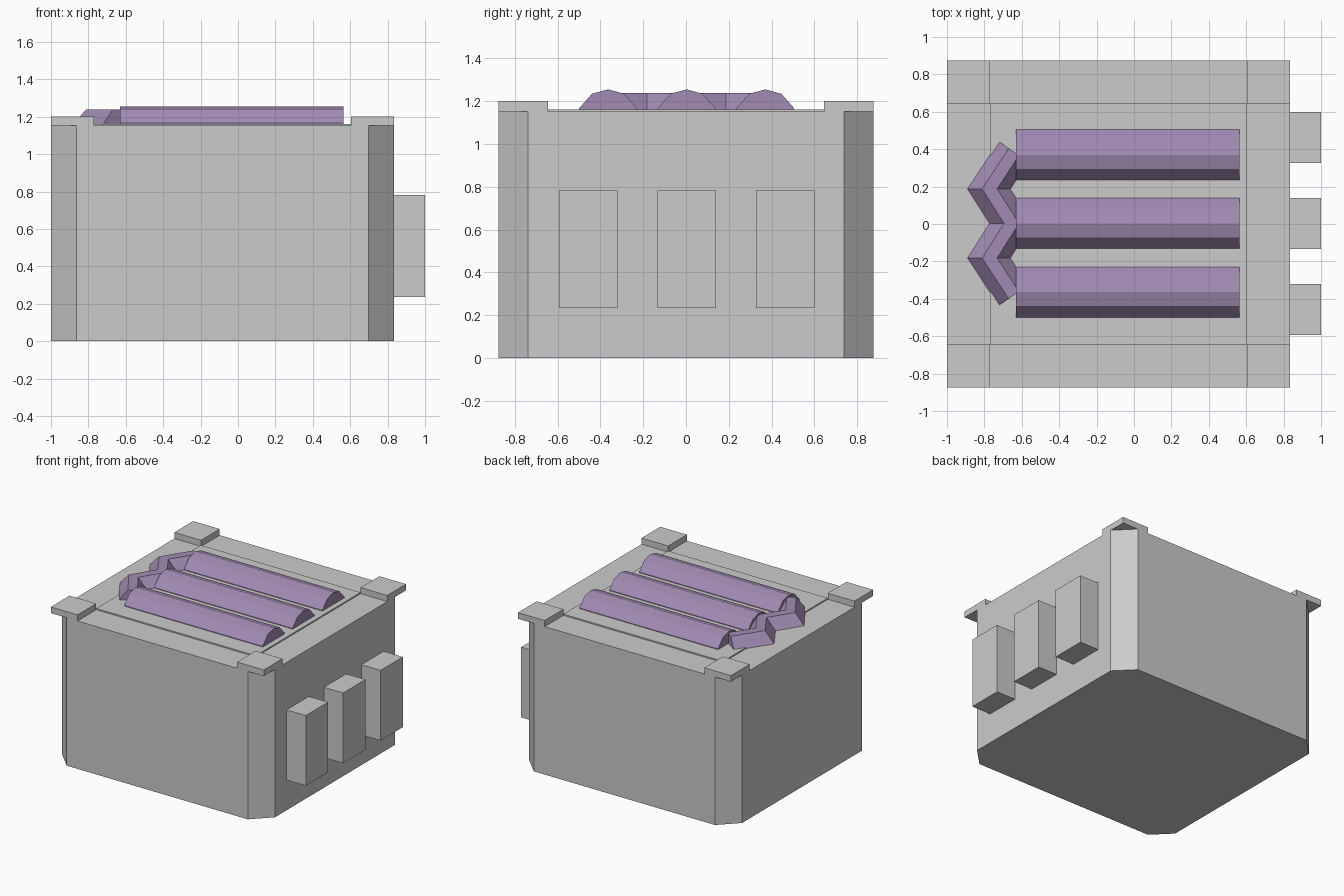
import bpy
import bmesh
from mathutils import Vector

if "Cube" in bpy.data.objects:
    bpy.data.objects.remove(bpy.data.objects["Cube"])

purple = bpy.data.materials.new("purple")
purple.diffuse_color = (0.36, 0.26, 0.45, 1)
purple.use_nodes = True
purple.node_tree.nodes["Principled BSDF"].inputs["Base Color"].default_value = purple.diffuse_color


def make_object(name, bm, material=None):
    bmesh.ops.recalc_face_normals(bm, faces=bm.faces)
    mesh = bpy.data.meshes.new(name)
    bm.to_mesh(mesh)
    bm.free()
    if material:
        mesh.materials.append(material)
    obj = bpy.data.objects.new(name, mesh)
    bpy.context.collection.objects.link(obj)
    return obj


def loft(name, rings, material=None):
    """Closed solid through matching rings of points, capped at both ends."""
    bm = bmesh.new()
    loops = [[bm.verts.new(p) for p in ring] for ring in rings]
    n = len(loops[0])
    for a, b in zip(loops, loops[1:]):
        for i in range(n):
            j = (i + 1) % n
            bm.faces.new((a[i], a[j], b[j], b[i]))
    bm.faces.new(loops[0])
    bm.faces.new(loops[-1])
    return make_object(name, bm, material)


def box(name, x0, x1, y0, y1, z0, z1):
    outline = [(x0, y0), (x1, y0), (x1, y1), (x0, y1)]
    return loft(name, [[(x, y, z) for x, y in outline] for z in (z0, z1)])


X0, X1, Y, TOP = -1.0, 0.835, 0.875, 1.152
C = 0.137      # chamfer of the vertical corners
P = 0.23       # corner plate size

# Body with chamfered vertical corners
outline = [(X0 + C, -Y), (X1 - C, -Y), (X1, -Y + C), (X1, Y - C),
           (X1 - C, Y), (X0 + C, Y), (X0, Y - C), (X0, -Y + C)]
loft("body", [[(x, y, z) for x, y in outline] for z in (0, TOP)])

# Slightly raised lid panel
box("lid_panel", X0 + P, X1 - P, -Y + P, Y - P, TOP - 0.02, 1.162)

# Square plates overhanging the corners
for side, x in (("left", X0), ("right", X1 - P)):
    for end, y in (("front", -Y), ("back", Y - P)):
        box(f"corner_plate_{end}_{side}", x, x + P, y, y + P, TOP, 1.2)

# Blocks on the right side and faceted bars on the lid
bar_profile = [(-0.135, 1.16), (-0.135, 1.167), (-0.075, 1.235), (0, 1.255),
               (0.075, 1.235), (0.135, 1.167), (0.135, 1.16)]
for i in (-1, 0, 1):
    yb = 0.003 + 0.46 * i
    box(f"side_block_{i + 2}", X1 - 0.02, 1.0, yb - 0.137, yb + 0.137, 0.235, 0.782)
    yc = 0.003 + 0.367 * i
    loft(f"lid_bar_{i + 2}",
         [[(x, yc + y, z) for y, z in bar_profile] for x in (-0.63, 0.563)], purple)

# Zigzag connector: mitred trapezoid section along a path of (point, offset direction)
path = [((-0.642, 0.387), (0.69, -0.46)), ((-0.772, 0.187), (1, 0)),
        ((-0.655, 0.003), (1, 0)),
        ((-0.772, -0.182), (1, 0)), ((-0.642, -0.382), (0.69, 0.46))]
section = [(-0.118, 1.155), (-0.04, 1.238), (0.04, 1.238), (0.118, 1.155)]
rings = []
for point, direction in path:
    ring = []
    for w, z in section:
        p = Vector(point) + w * Vector(direction)
        ring.append((p.x, p.y, z))
    rings.append(ring)
loft("zigzag_connector", rings, purple)
